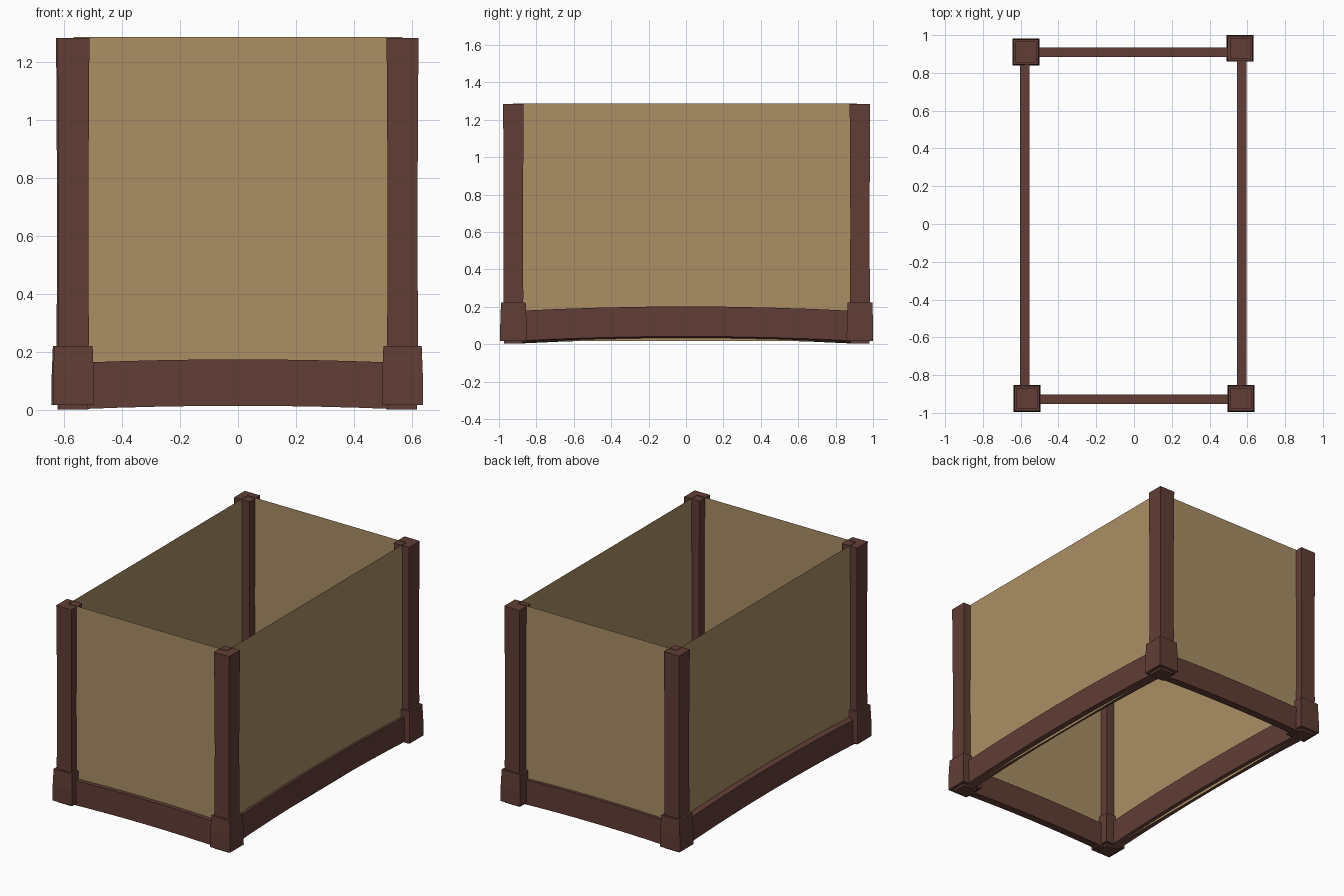
import bpy, bmesh

if "Cube" in bpy.data.objects:
    bpy.data.objects.remove(bpy.data.objects["Cube"])


def material(name, rgb):
    m = bpy.data.materials.new(name)
    m.diffuse_color = (*rgb, 1)
    m.use_nodes = True
    m.node_tree.nodes["Principled BSDF"].inputs["Base Color"].default_value = m.diffuse_color
    return m


WOOD = material("dark brown wood", (0.120, 0.047, 0.036))
CLOTH = material("tan panel", (0.400, 0.275, 0.130))


def make(name, bm, mat):
    bmesh.ops.recalc_face_normals(bm, faces=bm.faces)
    me = bpy.data.meshes.new(name)
    bm.to_mesh(me)
    bm.free()
    me.materials.append(mat)
    ob = bpy.data.objects.new(name, me)
    bpy.context.collection.objects.link(ob)
    return ob


def loft(name, rings, mat):
    """Skin a list of four-cornered rings and cap both ends."""
    bm = bmesh.new()
    loops = [[bm.verts.new(p) for p in r] for r in rings]
    for a, b in zip(loops, loops[1:]):
        for i in range(4):
            j = (i + 1) % 4
            bm.faces.new((a[i], a[j], b[j], b[i]))
    bm.faces.new(loops[0])
    bm.faces.new(loops[-1])
    return make(name, bm, mat)


def square(cx, cy, h, z):
    return [(cx - h, cy - h, z), (cx + h, cy - h, z),
            (cx + h, cy + h, z), (cx - h, cy + h, z)]


# Corner posts with flared base blocks, slightly irregular in placement
corners = {"front_left": (-0.567, -0.923), "front_right": (0.567, -0.923),
           "back_left": (-0.572, 0.911), "back_right": (0.562, 0.93)}
for tag, (cx, cy) in corners.items():
    loft(tag + "_post", [square(cx, cy, h, z) for h, z in
         ((0.050, 0.004), (0.053, 0.25), (0.0515, 0.65), (0.053, 1.0), (0.055, 1.283))], WOOD)
    loft(tag + "_base", [square(cx, cy, h, z) for h, z in
         ((0.071, 0.018), (0.070, 0.12), (0.066, 0.222))], WOOD)


# Gently arched bottom rails; tilt leans the cross-section
def rail(name, axis, across, half_len, low, rise, tilt):
    rings = []
    n = 8
    for k in range(n + 1):
        t = -1 + 2 * k / n
        z = low + rise * (1 - t * t)
        ring = []
        for d, h in ((-0.025, 0), (0.025, 0), (0.025, 0.16), (-0.025, 0.16)):
            u, v = t * half_len, across + d
            zz = z + h + tilt * d
            ring.append((u, v, zz) if axis == "x" else (v, u, zz))
        rings.append(ring)
    loft(name, rings, WOOD)


rail("front_rail", "x", -0.927, 0.56, 0.004, 0.012, 0)
rail("back_rail", "x", 0.91, 0.56, 0.004, 0.012, 0)
rail("left_rail", "y", -0.578, 0.91, 0.010, 0.024, 0.3)
rail("right_rail", "y", 0.570, 0.91, 0.010, 0.024, 0.3)


# Thin wall panels
def panel(name, a, b):
    bm = bmesh.new()
    lo, hi = 0.016, 1.287
    bm.faces.new([bm.verts.new(p) for p in
                  ((*a, lo), (*b, lo), (*b, hi), (*a, hi))])
    make(name, bm, CLOTH)


panel("front_panel", (-0.567, -0.925), (0.567, -0.925))
panel("right_panel", (0.568, -0.925), (0.568, 0.915))
panel("back_panel", (0.567, 0.915), (-0.567, 0.915))
panel("left_panel", (-0.572, 0.915), (-0.572, -0.925))
